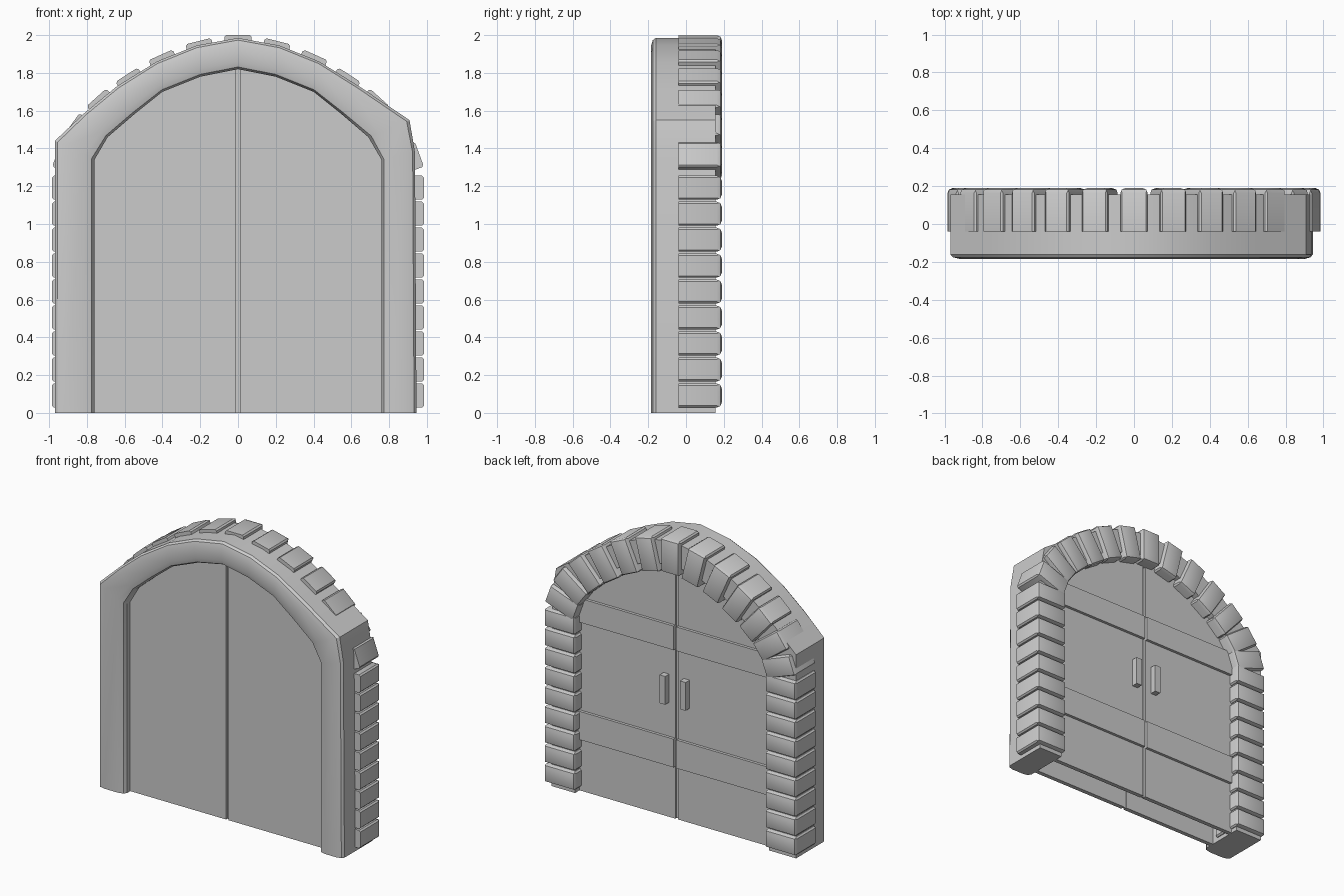
import bpy, bmesh, math
from mathutils import Matrix, Vector

if "Cube" in bpy.data.objects:
    bpy.data.objects.remove(bpy.data.objects["Cube"])


def finish(name, bm, smooth=False):
    bmesh.ops.recalc_face_normals(bm, faces=bm.faces)
    me = bpy.data.meshes.new(name)
    bm.to_mesh(me)
    bm.free()
    ob = bpy.data.objects.new(name, me)
    bpy.context.collection.objects.link(ob)
    if smooth:
        bpy.ops.object.select_all(action='DESELECT')
        ob.select_set(True)
        bpy.context.view_layer.objects.active = ob
        bpy.ops.object.shade_smooth_by_angle(angle=math.radians(32))
    return ob


def box(name, x0, x1, y0, y1, z0, z1):
    bm = bmesh.new()
    bmesh.ops.create_cube(bm, size=1)
    for v in bm.verts:
        v.co = ((x0 + x1) / 2 + v.co.x * (x1 - x0),
                (y0 + y1) / 2 + v.co.y * (y1 - y0),
                (z0 + z1) / 2 + v.co.z * (z1 - z0))
    return finish(name, bm)


# Half outlines of the arch, from the ground up to the crown
inner = [(.76, 0), (.76, 1.34), (.69, 1.46), (.55, 1.58), (.4, 1.7), (.2, 1.78), (0, 1.82)]
outer_left = [(.97, 0), (.97, 1.44), (.81, 1.59), (.64, 1.73), (.43, 1.86), (.22, 1.945), (0, 1.985)]
outer_right = [(.945, 0), (.937, 1.38), (.908, 1.55), (.64, 1.73), (.43, 1.86), (.22, 1.945), (0, 1.985)]


def full(left, right):
    return [(-x, z) for x, z in left] + list(reversed(right[:-1]))


# Plaster frame: rounded section swept along the arch
section = [(0, .155), (0, -.16), (.07, -.176), (.25, -.185), (.75, -.185),
           (.93, -.176), (1, -.155), (1, .155)]
bm = bmesh.new()
rings = []
for (ox, oz), (ix, iz) in zip(full(outer_left, outer_right), full(inner, inner)):
    rings.append([bm.verts.new((ox + (ix - ox) * t, y, oz + (iz - oz) * t)) for t, y in section])
n = len(section)
for a, b in zip(rings, rings[1:]):
    for i in range(n):
        j = (i + 1) % n
        bm.faces.new((a[i], a[j], b[j], b[i]))
bm.faces.new(rings[0])
bm.faces.new(rings[-1])
finish("arch_frame", bm, True)


# Door leaves: thin front and back panels, two of each
def door_leaf(name, side, y0, y1):
    pts = [(.01, 0)] + [(x + .005, z) for x, z in inner[:-1]] + [(.01, 1.82)]
    bm = bmesh.new()
    face = bm.faces.new([bm.verts.new((side * x, y0, z)) for x, z in pts])
    new = bmesh.ops.extrude_face_region(bm, geom=[face])['geom']
    verts = [v for v in new if isinstance(v, bmesh.types.BMVert)]
    bmesh.ops.translate(bm, verts=verts, vec=(0, y1 - y0, 0))
    finish(name, bm)


for side, label in ((-1, "left"), (1, "right")):
    door_leaf("front_door_" + label, side, -.12, -.09)
    door_leaf("back_door_" + label, side, .075, .105)
    # Cross bands and pull handle on the back
    for z0, z1, pos in ((.37, .57, "lower"), (1.2, 1.37, "upper")):
        xs = sorted((side * .01, side * .76))
        box(f"{pos}_band_{label}", xs[0], xs[1], .10, .125, z0, z1)
    box("handle_" + label, side * .08 - .022, side * .08 + .022, .10, .15, .81, 1.01)

# Strips closing the seam between the leaves
box("front_seam_strip", -.015, .015, -.105, -.095, 0, 1.82)
box("back_seam_strip", -.015, .015, .08, .09, 0, 1.82)


# Stone block: local z points outward, back edges rounded
def stone(name, x, z, angle, width, length=.24):
    bm = bmesh.new()
    bmesh.ops.create_cube(bm, size=1)
    for v in bm.verts:
        v.co = (v.co.x * width, .075 + v.co.y * .23, (v.co.z - .5) * length)
    back = [e for e in bm.edges if all(v.co.y > .1 for v in e.verts)]
    bmesh.ops.bevel(bm, geom=back, offset=.027, segments=2, profile=.5, affect='EDGES')
    sides = [e for e in bm.edges if abs((e.verts[0].co - e.verts[1].co).y) > .1]
    bmesh.ops.bevel(bm, geom=sides, offset=.01, segments=1, affect='EDGES')
    bm.transform(Matrix.Translation(Vector((x, 0, z))) @ Matrix.Rotation(math.radians(angle), 4, 'Y'))
    finish(name, bm, True)


# Jamb stones and arch stones, mirrored left and right
arch = [(.21, 1.968, 14), (.41, 1.895, 24), (.59, 1.79, 33),
        (.75, 1.67, 42), (.88, 1.53, 54), (.96, 1.37, 70)]
for side, label in ((-1, "left"), (1, "right")):
    for i in range(9):
        stone(f"jamb_stone_{label}_{i}", side * .985, .092 + i * .1375, side * 90, .127)
    for i, (x, z, a) in enumerate(arch):
        stone(f"arch_stone_{label}_{i}", side * x, z, side * a, .14)
stone("keystone", 0, 2, 0, .145)
